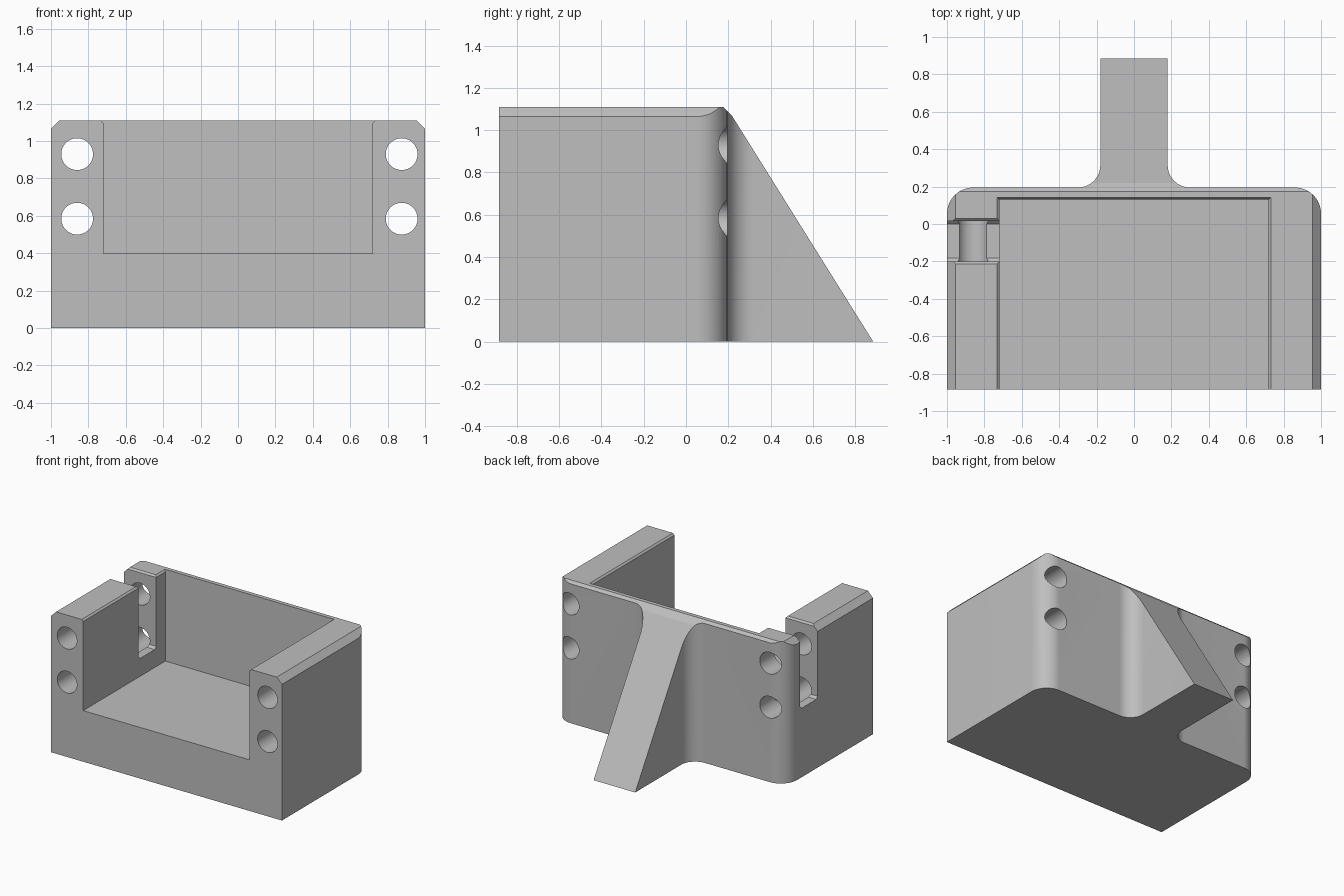
import bpy, bmesh
from math import cos, sin, radians
from mathutils import Vector

cube = bpy.data.objects.get("Cube")
if cube:
    bpy.data.objects.remove(cube, do_unlink=True)

grey = bpy.data.materials.new("plain grey")
grey.use_nodes = True
grey.diffuse_color = (0.52, 0.52, 0.52, 1)
grey.node_tree.nodes["Principled BSDF"].inputs["Base Color"].default_value = (0.52, 0.52, 0.52, 1)

HEIGHT, FRONT, BACK, TAIL = 1.11, -0.885, 0.195, 0.885
WALL, RIB, LIP = 0.72, 0.18, 0.013


def prism(name, points, axis, start, end):
    """Extrude a 2D outline along x, y or z."""
    place = {"x": lambda a, b, d: (d, a, b),
             "y": lambda a, b, d: (a, d, b),
             "z": lambda a, b, d: (a, b, d)}[axis]
    bm = bmesh.new()
    face = bm.faces.new([bm.verts.new(place(a, b, start)) for a, b in points])
    ext = bmesh.ops.extrude_face_region(bm, geom=[face])
    moved = [g for g in ext["geom"] if isinstance(g, bmesh.types.BMVert)]
    bmesh.ops.translate(bm, verts=moved, vec=Vector(place(0, 0, end - start)))
    bmesh.ops.recalc_face_normals(bm, faces=bm.faces)
    mesh = bpy.data.meshes.new(name)
    bm.to_mesh(mesh)
    bm.free()
    mesh.materials.append(grey)
    ob = bpy.data.objects.new(name, mesh)
    bpy.context.collection.objects.link(ob)
    return ob


def arc(cx, cy, r, a0, a1, steps=14):
    angles = [radians(a0 + (a1 - a0) * i / steps) for i in range(steps + 1)]
    return [(cx + r * cos(a), cy + r * sin(a)) for a in angles]


def flared(lo, hi, floor, foot):
    """Open-topped slot section with a flared mouth and optional beveled floor."""
    up = HEIGHT + 0.1
    mouth = HEIGHT - LIP
    flare = LIP + 0.1
    base = [(lo, floor + foot), (lo + foot, floor), (hi - foot, floor), (hi, floor + foot)]
    if not foot:
        base = [(lo, floor), (hi, floor)]
    return base + [(hi, mouth), (hi + flare, up), (lo - flare, up), (lo, mouth)]


# Body plan: rounded back corners and a filleted rear rib
half = [(1, FRONT)] + arc(0.86, BACK - 0.14, 0.14, 0, 90)
half += arc(RIB + 0.12, BACK + 0.12, 0.12, 270, 180) + [(RIB, TAIL)]
bracket = prism("bracket_body", half + [(-x, y) for x, y in reversed(half)], "z", 0, HEIGHT)

cutters = []

# Sloping rib and beveled back edge
cutters.append(prism("rib_slope_cutter",
                     [(TAIL, 0), (0.218, 1.067), (0.175, HEIGHT), (0.075, 1.21), (1.2, 1.21), (1.2, 0)],
                     "x", -1.2, 1.2))

# Beveled side edges
for side, s in (("left", 1), ("right", -1)):
    cutters.append(prism(side + "_bevel_cutter",
                         [(s * 0.855, 1.21), (s * 1.055, 1.01), (s * 1.2, 1.21)], "y", -1, 1))

# Open tray: a pocket with a flared rim at the sides and the back
tray = prism("tray_cutter", flared(-WALL, WALL, 0.4, 0), "y", -1.1, 0.13)
for v in tray.data.vertices:
    if v.co.y > 0 and v.co.z > HEIGHT:
        v.co.y += LIP + 0.1
    elif v.co.y > 0:
        v.co.y = 0.13
cutters.append(tray)

# Slot through the right wall
cutters.append(prism("wall_slot_cutter", flared(-0.2, 0.017, 0.54, 0.018), "x", -1.2, -0.6))

# Bolt holes running front to back
for x in (-0.86, 0.875):
    for z in (0.93, 0.585):
        cutters.append(prism("bolt_hole_cutter", arc(x, z, 0.085, 0, 352.5, 47), "y", -1.1, 1.1))

# Apply the cuts
for c in cutters:
    mod = bracket.modifiers.new(c.name, "BOOLEAN")
    mod.operation = "DIFFERENCE"
    mod.solver = "EXACT"
    mod.object = c
bpy.context.view_layer.update()
cut = bpy.data.meshes.new_from_object(bracket.evaluated_get(bpy.context.evaluated_depsgraph_get()))
bracket.modifiers.clear()
bracket.data = cut
for c in cutters:
    bpy.data.objects.remove(c, do_unlink=True)
cut.materials.clear()
cut.materials.append(grey)

bpy.ops.object.select_all(action="DESELECT")
bracket.select_set(True)
bpy.context.view_layer.objects.active = bracket
bpy.ops.object.shade_smooth_by_angle(angle=radians(25))
